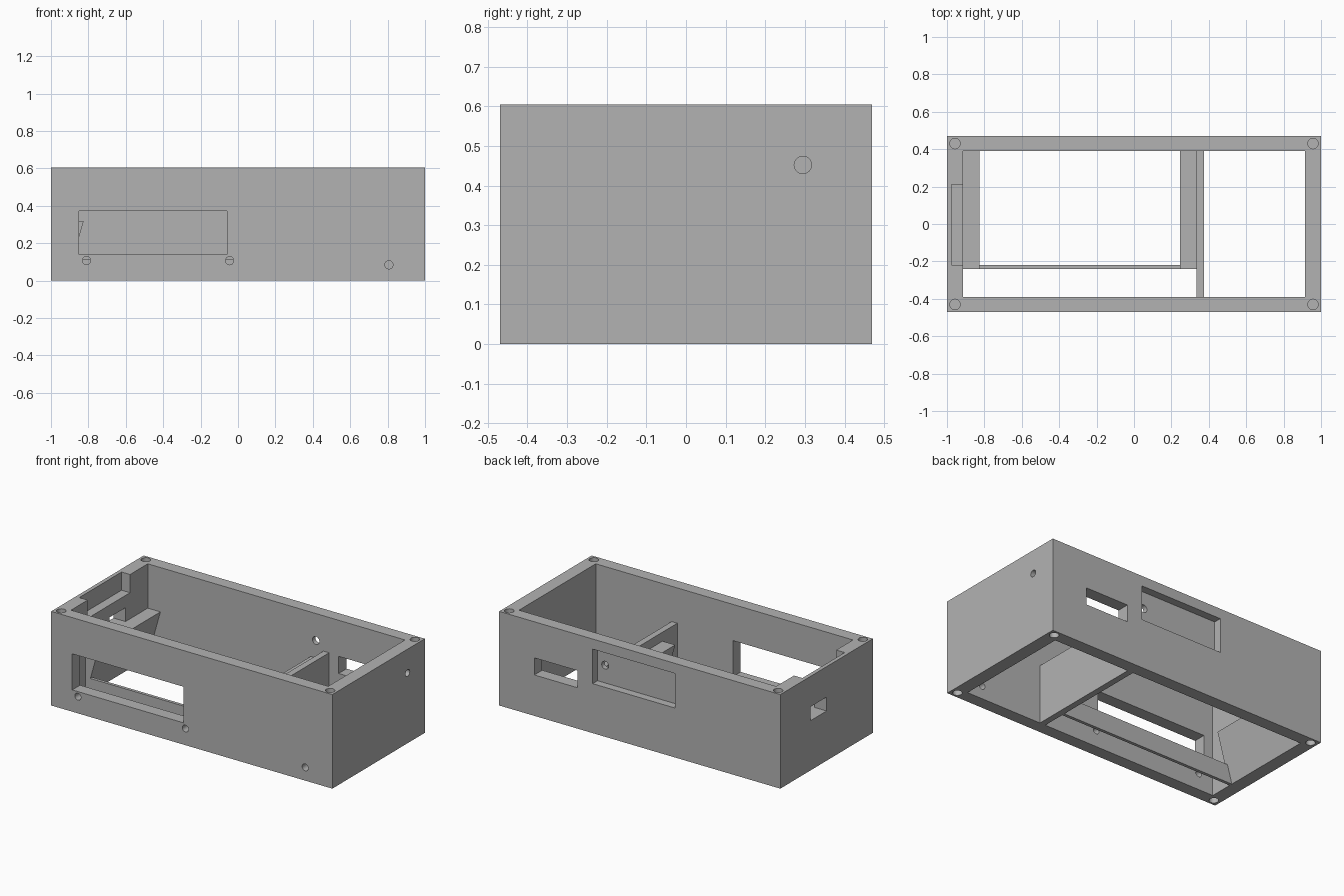
import bpy, bmesh, math
from mathutils import Matrix, Vector

cube = bpy.data.objects.get("Cube")
if cube:
    bpy.data.objects.remove(cube, do_unlink=True)

grey = bpy.data.materials.new("matte grey")
grey.use_nodes = True
GREY = (0.45, 0.45, 0.45, 1)
grey.diffuse_color = GREY
grey.node_tree.nodes["Principled BSDF"].inputs["Base Color"].default_value = GREY


def finish(name, bm):
    bmesh.ops.recalc_face_normals(bm, faces=bm.faces)
    mesh = bpy.data.meshes.new(name)
    bm.to_mesh(mesh)
    bm.free()
    mesh.materials.append(grey)
    obj = bpy.data.objects.new(name, mesh)
    bpy.context.collection.objects.link(obj)
    return obj


def box(name, x, y, z):
    """Box from (min, max) ranges."""
    bm = bmesh.new()
    size = Vector((x[1] - x[0], y[1] - y[0], z[1] - z[0]))
    mid = Vector((x[0] + x[1], y[0] + y[1], z[0] + z[1])) / 2
    bmesh.ops.create_cube(bm, size=1, matrix=Matrix.Translation(mid) @ Matrix.Diagonal(size).to_4x4())
    return finish(name, bm)


def rod(name, centre, axis, radius, length):
    bm = bmesh.new()
    turn = Vector((0, 0, 1)).rotation_difference(Vector(axis)).to_matrix().to_4x4()
    bmesh.ops.create_cone(bm, cap_ends=True, segments=24, radius1=radius, radius2=radius,
                          depth=length, matrix=Matrix.Translation(centre) @ turn)
    return finish(name, bm)


def cut(target, cutter):
    """Subtract the cutter, then discard it."""
    cutter.hide_render = True
    mod = target.modifiers.new("cut", 'BOOLEAN')
    mod.operation = 'DIFFERENCE'
    mod.solver = 'EXACT'
    mod.object = cutter
    bpy.context.view_layer.objects.active = target
    bpy.ops.object.modifier_apply(modifier=mod.name)
    bpy.data.objects.remove(cutter, do_unlink=True)


def ledge(name, wall_x, edge_x):
    """Bracket with a flat top and an underside sloping down to the wall."""
    bm = bmesh.new()
    profile = [(wall_x, 0), (edge_x, SHELF), (wall_x, SHELF)]
    face = bm.faces.new([bm.verts.new((x, RAIL_Y[0], z)) for x, z in profile])
    out = bmesh.ops.extrude_face_region(bm, geom=[face])
    verts = [v for v in out["geom"] if isinstance(v, bmesh.types.BMVert)]
    bmesh.ops.translate(bm, verts=verts, vec=(0, IY - RAIL_Y[0], 0))
    return finish(name, bm)


X, Y, H = 1.0, 0.47, 0.605
IX, IY = 0.915, 0.39
SHELF = 0.32
RAIL_Y = (-0.24, -0.22)
WALL_X = (0.335, 0.375)

# Four-sided shell, open above and below
shell = box("case_shell", (-X, X), (-Y, Y), (0, H))
cut(shell, box("cavity", (-IX, IX), (-IY, IY), (-0.1, H + 0.1)))

# Front display window, rear port and rear recess
cut(shell, box("window", (-0.85, -0.06), (-0.55, -0.35), (0.14, 0.372)))
cut(shell, box("rear_port", (0.443, 0.75), (0.35, 0.55), (0.263, 0.373)))
cut(shell, box("rear_recess", (-0.25, WALL_X[0]), (0.42, 0.55), (0.318, 0.54)))

# Side port and notch in the top of the side wall
cut(shell, box("side_port", (-1.1, -0.88), (0, 0.164), (SHELF, 0.409)))
cut(shell, box("side_notch", (-0.975, -0.88), (-0.22, 0.21), (0.488, 0.7)))

# Screw and cable holes through the walls
for x, z in [(-0.81, 0.107), (-0.045, 0.107), (0.807, 0.085)]:
    cut(shell, rod("front_hole", (x, -0.43, z), (0, 1, 0), 0.022, 0.2))
cut(shell, rod("rear_hole", (0.281, 0.43, 0.432), (0, 1, 0), 0.025, 0.2))
cut(shell, rod("side_hole", (0.96, 0.295, 0.452), (1, 0, 0), 0.022, 0.2))

# Blind screw holes in the corners, top and bottom
for sx in (-1, 1):
    for sy in (-1, 1):
        for z in (0, H):
            cut(shell, rod("corner_hole", (sx * 0.957, sy * 0.43, z), (0, 0, 1), 0.028, 0.24))

# Inner divider, cross rail and the two sloped ledges
box("divider", WALL_X, (-IY, IY), (0, 0.378))
box("cross_rail", (-IX, WALL_X[0]), RAIL_Y, (0, 0.117))
ledge("left_wall_ledge", -IX, -0.825)
ledge("divider_ledge", WALL_X[0], 0.245)

# Round hole walls smoothly, keep box edges sharp
bpy.ops.object.select_all(action='DESELECT')
shell.select_set(True)
bpy.context.view_layer.objects.active = shell
bpy.ops.object.shade_smooth_by_angle(angle=math.radians(30))
